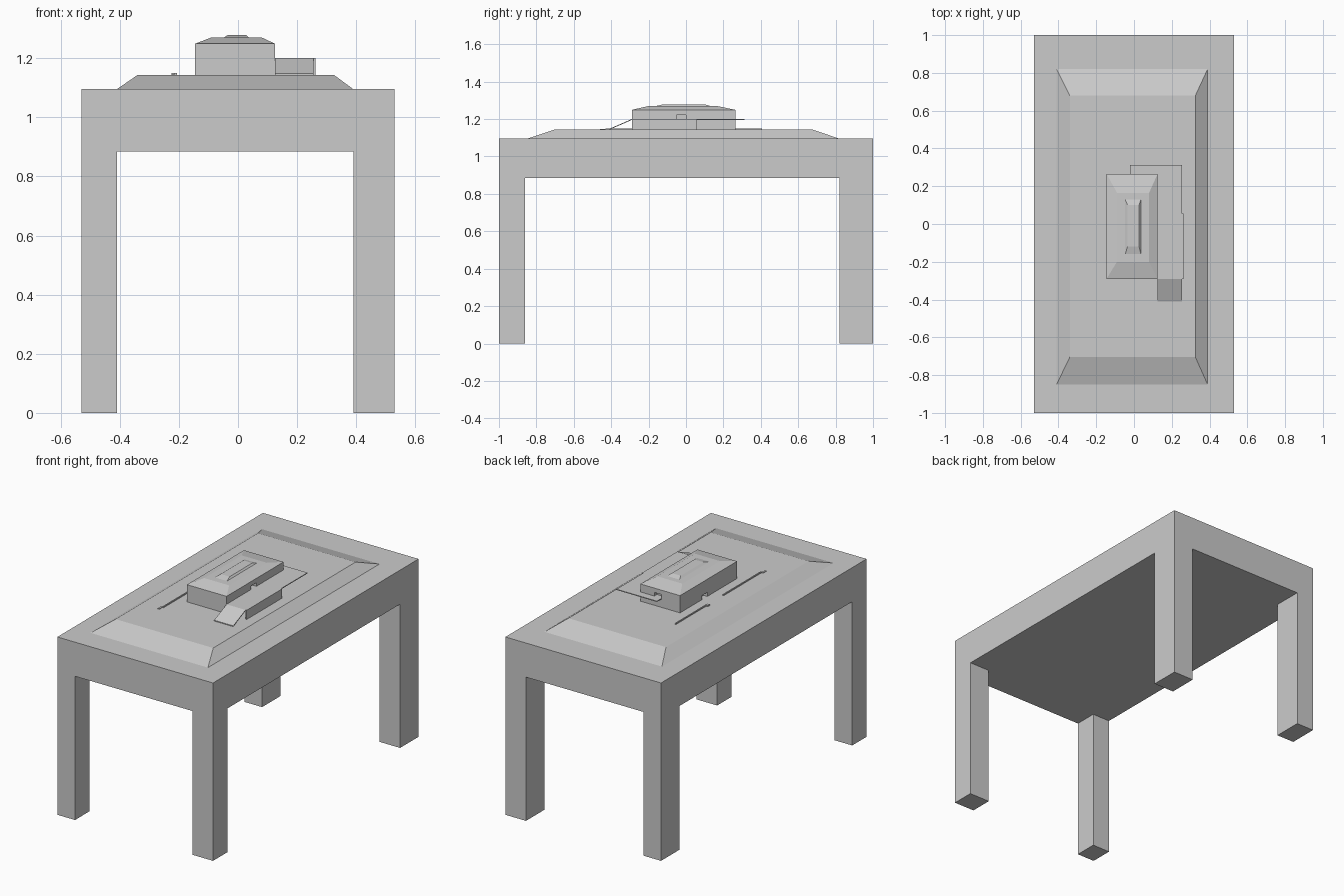
import bpy

if "Cube" in bpy.data.objects:
    bpy.data.objects.remove(bpy.data.objects["Cube"], do_unlink=True)

GREY = (0.6, 0.6, 0.6, 1.0)
mat = bpy.data.materials.new("light_grey")
mat.use_nodes = True
mat.diffuse_color = GREY
mat.node_tree.nodes["Principled BSDF"].inputs["Base Color"].default_value = GREY


def frustum(name, base, z0, top, z1):
    """Six-sided solid between two rectangles given as (x0, x1, y0, y1)."""
    verts = []
    for (x0, x1, y0, y1), z in ((base, z0), (top, z1)):
        verts += [(x0, y0, z), (x1, y0, z), (x1, y1, z), (x0, y1, z)]
    faces = [(3, 2, 1, 0), (4, 5, 6, 7)]
    faces += [(i, (i + 1) % 4, (i + 1) % 4 + 4, i + 4) for i in range(4)]
    mesh = bpy.data.meshes.new(name)
    mesh.from_pydata(verts, [], faces)
    mesh.materials.append(mat)
    obj = bpy.data.objects.new(name, mesh)
    bpy.context.collection.objects.link(obj)
    return obj


def box(name, x0, x1, y0, y1, z0, z1):
    rect = (x0, x1, y0, y1)
    return frustum(name, rect, z0, rect, z1)


APRON, DECK, FLOOR, WALK, EAVES = 0.885, 1.095, 1.143, 1.2, 1.249

# Table body and legs
box("table_body", -0.53, 0.53, -1, 1, APRON, DECK)
for side, x0, x1 in (("right", -0.53, -0.41), ("left", 0.39, 0.53)):
    for end, y0, y1 in (("front", -1, -0.86), ("back", 0.82, 1)):
        box(f"{end}_{side}_leg", x0, x1, y0, y1, 0, APRON)

# Raised platform with sloping sides
frustum("platform", (-0.41, 0.39, -0.85, 0.82), DECK,
        (-0.34, 0.325, -0.705, 0.68), FLOOR)

# Small building with stepped roof
house = box("building", -0.145, 0.125, -0.29, 0.265, FLOOR, EAVES)
frustum("roof", (-0.145, 0.125, -0.29, 0.265), EAVES,
        (-0.09, 0.08, -0.2, 0.165), 1.27)
frustum("roof_ridge", (-0.047, 0.037, -0.16, 0.13), 1.27,
        (-0.034, 0.027, -0.12, 0.1), 1.279)

# Doorways cut into the building
doors = (
    ("left_door", 0.10, 0.15, -0.05, 0.0, WALK, 1.222),
    ("right_door", -0.17, -0.12, 0.0, 0.05, FLOOR - 0.01, 1.168),
    ("back_door", -0.02, 0.03, 0.24, 0.29, WALK, 1.222),
)
for door in doors:
    cutter = box(*door)
    cutter.hide_render = True
    cutter.hide_set(True)
    cutter.display_type = "WIRE"
    mod = house.modifiers.new(door[0], "BOOLEAN")
    mod.operation = "DIFFERENCE"
    mod.object = cutter

# Walkway around two sides, its outer wall and the ramp
box("side_walkway", 0.125, 0.255, -0.29, 0.312, WALK - 0.005, WALK)
box("back_walkway", -0.02, 0.125, 0.265, 0.312, WALK - 0.005, WALK)
box("walkway_wall", 0.254, 0.262, -0.29, 0.055, FLOOR, WALK)
ramp = box("ramp", 0.125, 0.255, -0.41, -0.29, FLOOR, FLOOR + 0.005)
for v in ramp.data.vertices:
    if v.co.y > -0.3:
        v.co.z += WALK - FLOOR - 0.005

# Low kerbs beside the building, each with a short turned end
for end, y0, y1 in (("front", -0.43, -0.06), ("back", 0.09, 0.405)):
    box(f"{end}_kerb", -0.214, -0.207, y0, y1, FLOOR, 1.15)
box("front_kerb_end", -0.225, -0.214, -0.46, -0.43, FLOOR, 1.147)
box("back_kerb_end", -0.225, -0.214, 0.09, 0.11, FLOOR, 1.15)
